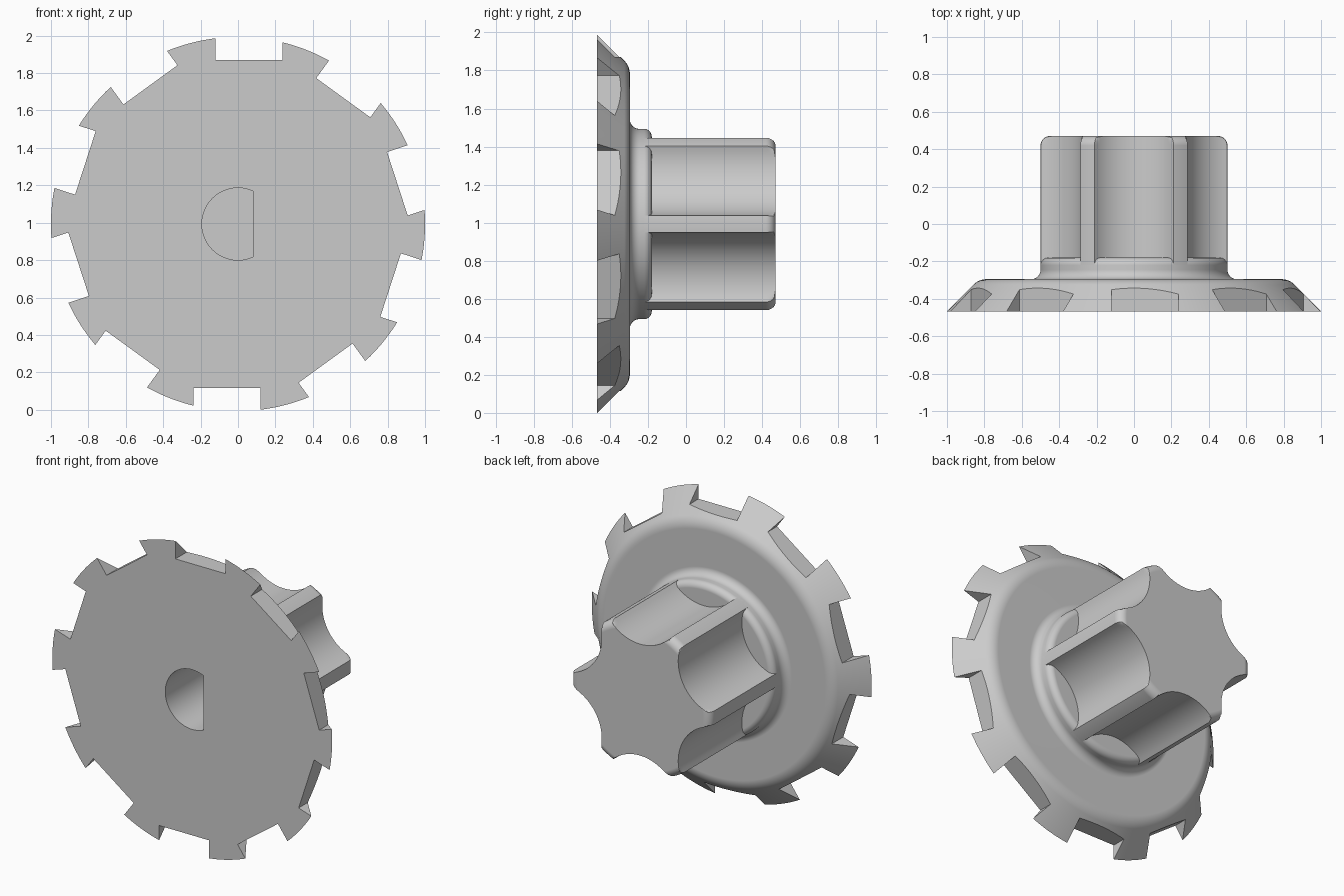
import bpy, bmesh
from math import sin, cos, pi, sqrt, acos, radians

AXIS_Z = 0.993
SEGMENTS = 360

cube = bpy.data.objects.get("Cube")
if cube:
    bpy.data.objects.remove(cube, do_unlink=True)

grey = bpy.data.materials.new("plain grey")
grey.use_nodes = True
grey.diffuse_color = (0.6, 0.6, 0.6, 1)
grey.node_tree.nodes["Principled BSDF"].inputs["Base Color"].default_value = grey.diffuse_color


def make_object(name, bm):
    bmesh.ops.recalc_face_normals(bm, faces=bm.faces)
    mesh = bpy.data.meshes.new(name)
    bm.to_mesh(mesh)
    bm.free()
    mesh.materials.append(grey)
    obj = bpy.data.objects.new(name, mesh)
    obj.location.z = AXIS_Z
    bpy.context.collection.objects.link(obj)
    return obj


def skin(bm, rings):
    """Join matching rings of points into a closed solid."""
    loops = [[bm.verts.new(p) for p in ring] for ring in rings]
    n = len(loops[0])
    for a, b in zip(loops, loops[1:]):
        for i in range(n):
            j = (i + 1) % n
            bm.faces.new((a[i], a[j], b[j], b[i]))
    bm.faces.new(loops[0])
    bm.faces.new(loops[-1])


def arc(cr, cy, radius, start, end, steps=8):
    """Rounded corner in the (radius, y) profile plane."""
    angles = [radians(start + (end - start) * i / steps) for i in range(steps + 1)]
    return [(cr + radius * cos(a), cy + radius * sin(a)) for a in angles]


def turned(name, profile, outline=lambda a: 2.0):
    """Turn a profile about the y axis, trimmed to a polar outline."""
    rings = []
    for limit, y in profile:
        ring = []
        for i in range(SEGMENTS):
            a = 2 * pi * i / SEGMENTS
            r = min(limit, outline(a))
            ring.append((r * cos(a), y, r * sin(a)))
        rings.append(ring)
    bm = bmesh.new()
    skin(bm, rings)
    return make_object(name, bm)


# Polar outline of the grip: a round bar with six shallow scallops
SCALLOP_D, SCALLOP_R = 0.6462, 0.2862


def grip_outline(a):
    phi = abs(a % (pi / 3) - pi / 6)
    if phi > radians(25.5):
        return 0.5
    return SCALLOP_D * cos(phi) - sqrt(SCALLOP_R**2 - (SCALLOP_D * sin(phi))**2)


# Bevelled disc with a filleted round collar
plate = turned("notched_disc",
               [(1.0, -0.467)]
               + arc(0.788, -0.395, 0.1, 45, 90)
               + arc(0.55, -0.245, 0.05, 270, 180)
               + arc(0.46, -0.22, 0.04, 0, 90))

# Six-lobed grip with a rounded end
grip = turned("lobed_grip",
              [(0.5, -0.24)] + arc(0.45, 0.42, 0.05, 0, 90),
              grip_outline)

# Cutter for the ten off-centre rim notches
bm = bmesh.new()
for k in range(10):
    a = pi / 2 - k * pi / 5
    corners = [(0.877, -0.12), (0.877, 0.237), (1.1, 0.237), (1.1, -0.12)]
    flat = [(r * cos(a) + t * sin(a), r * sin(a) - t * cos(a)) for r, t in corners]
    skin(bm, [[(x, y, z) for x, z in flat] for y in (-0.6, -0.1)])
notches = make_object("notch_cutter", bm)

# Cutter for the D-shaped shaft socket
bm = bmesh.new()
start = acos(0.08 / 0.193)
angles = [start + (2 * pi - 2 * start) * i / 48 for i in range(49)]
skin(bm, [[(0.193 * cos(a), y, 0.193 * sin(a)) for a in angles] for y in (-0.6, 0.25)])
socket = make_object("socket_cutter", bm)


def finish(obj, cutters):
    bpy.ops.object.select_all(action='DESELECT')
    obj.select_set(True)
    bpy.context.view_layer.objects.active = obj
    for cutter in cutters:
        mod = obj.modifiers.new("cut", 'BOOLEAN')
        mod.operation = 'DIFFERENCE'
        mod.solver = 'EXACT'
        mod.object = cutter
        bpy.ops.object.modifier_apply(modifier=mod.name)
    bpy.ops.object.shade_smooth_by_angle(angle=radians(30))
    # Keeps the broad flat faces evenly shaded beside the fillets
    weighted = obj.modifiers.new("even shading", 'WEIGHTED_NORMAL')
    weighted.keep_sharp = True


finish(plate, [notches, socket])
finish(grip, [socket])
for cutter in (notches, socket):
    bpy.data.objects.remove(cutter, do_unlink=True)
